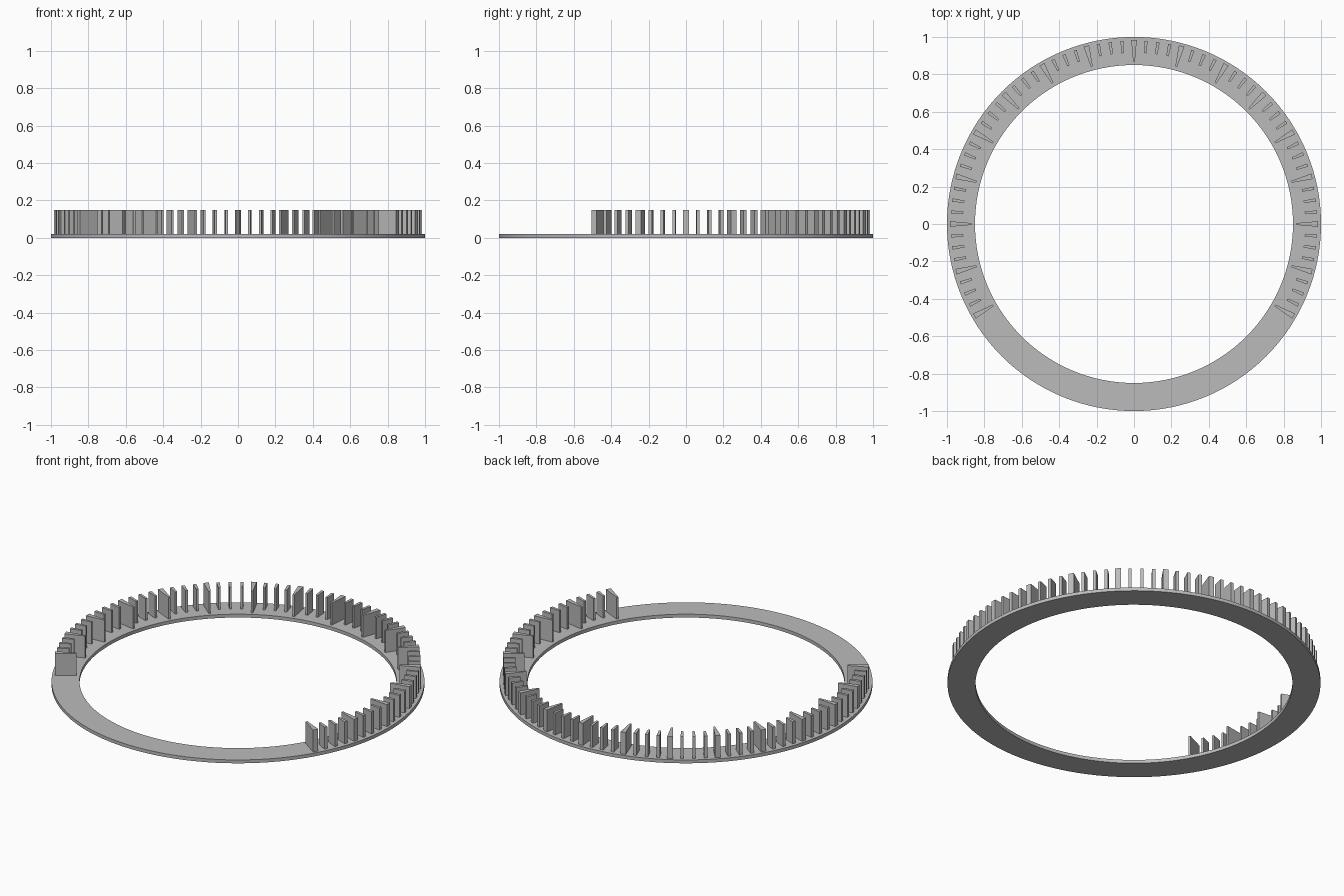
import bpy, bmesh, math

if "Cube" in bpy.data.objects:
    bpy.data.objects.remove(bpy.data.objects["Cube"])

# single grey finish
grey = bpy.data.materials.new("grey")
grey.diffuse_color = (0.5, 0.5, 0.5, 1)
grey.use_nodes = True
grey.node_tree.nodes["Principled BSDF"].inputs["Base Color"].default_value = grey.diffuse_color


def make_object(name, bm):
    bmesh.ops.recalc_face_normals(bm, faces=bm.faces)
    mesh = bpy.data.meshes.new(name)
    bm.to_mesh(mesh)
    bm.free()
    mesh.materials.append(grey)
    obj = bpy.data.objects.new(name, mesh)
    bpy.context.collection.objects.link(obj)
    return obj


def polar(r, a, side, z):
    """Point at radius r along angle a, shifted sideways."""
    c, s = math.cos(a), math.sin(a)
    return (r * c - side * s, r * s + side * c, z)


# flat ring: rectangular section swept round the axis
SEGMENTS = 128
section = [(0.85, 0), (1.0, 0), (1.0, 0.02), (0.85, 0.02)]
bm = bmesh.new()
loops = [[bm.verts.new(polar(r, 2 * math.pi * i / SEGMENTS, 0, z)) for r, z in section]
         for i in range(SEGMENTS)]
for i in range(SEGMENTS):
    a, b = loops[i], loops[(i + 1) % SEGMENTS]
    for j in range(4):
        k = (j + 1) % 4
        bm.faces.new((a[j], b[j], b[k], a[k]))
ring = make_object("dial_ring", bm)
bpy.context.view_layer.objects.active = ring
ring.select_set(True)
bpy.ops.object.shade_smooth_by_angle(angle=math.radians(30))


def add_tick(bm, angle, r_in, r_out, half_in, half_out):
    """Upright wedge, narrower towards the centre."""
    plan = [(r_in, -half_in), (r_out, -half_out), (r_out, half_out), (r_in, half_in)]
    low, high = [[bm.verts.new(polar(r, angle, s, z)) for r, s in plan] for z in (0.02, 0.15)]
    bm.faces.new(low)
    bm.faces.new(high)
    for j in range(4):
        k = (j + 1) % 4
        bm.faces.new((low[j], low[k], high[k], high[j]))


# graduation ticks over 240 degrees, every fourth one long
major, minor = bmesh.new(), bmesh.new()
for i in range(65):
    angle = math.radians(-30 + 3.75 * i)
    if i % 4 == 0:
        add_tick(major, angle, 0.87, 0.985, 0.005, 0.015)
    else:
        add_tick(minor, angle, 0.915, 0.98, 0.006, 0.009)
make_object("major_ticks", major)
make_object("minor_ticks", minor)
